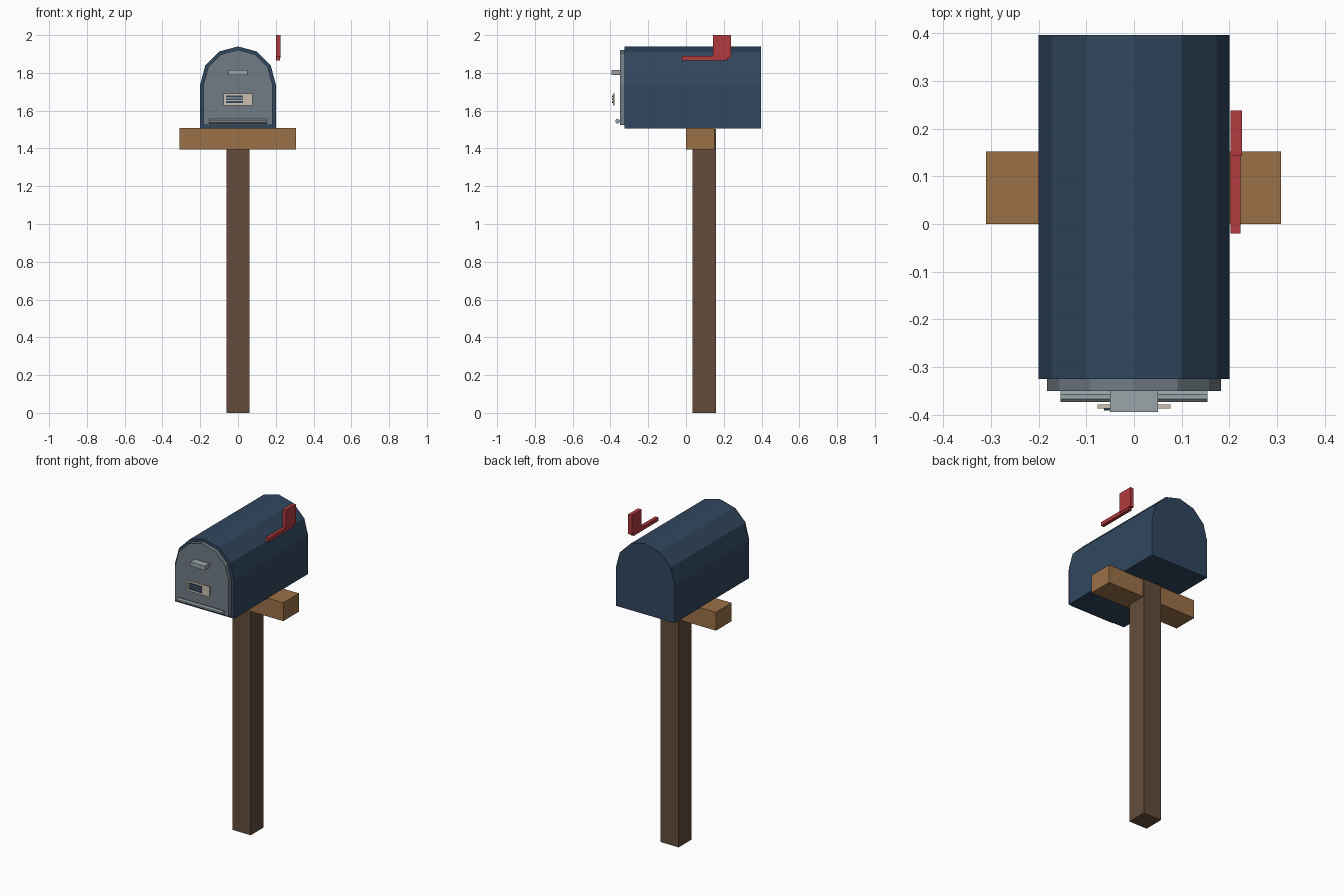
import bpy
import bmesh
from math import cos, sin, pi, radians
from mathutils import Matrix

cube = bpy.data.objects.get("Cube")
if cube:
    bpy.data.objects.remove(cube, do_unlink=True)


def material(name, rgb):
    mat = bpy.data.materials.new(name)
    mat.use_nodes = True
    color = (*rgb, 1)
    mat.diffuse_color = color
    bsdf = mat.node_tree.nodes["Principled BSDF"]
    bsdf.inputs["Base Color"].default_value = color
    bsdf.inputs["Roughness"].default_value = 0.7
    return mat


navy = material("navy paint", (0.03, 0.062, 0.112))
steel = material("grey steel", (0.16, 0.2, 0.23))
bright = material("light steel", (0.32, 0.38, 0.4))
dark_wood = material("dark wood", (0.125, 0.073, 0.045))
light_wood = material("light wood", (0.33, 0.165, 0.064))
red = material("red paint", (0.45, 0.043, 0.048))
cream = material("cream plate", (0.6, 0.53, 0.42))


def finish(name, bm, mat):
    bmesh.ops.recalc_face_normals(bm, faces=bm.faces)
    mesh = bpy.data.meshes.new(name)
    bm.to_mesh(mesh)
    bm.free()
    mesh.materials.append(mat)
    obj = bpy.data.objects.new(name, mesh)
    bpy.context.collection.objects.link(obj)
    return obj


def box(name, x, y, z, mat):
    """Box from (min, max) ranges on each axis."""
    bm = bmesh.new()
    bmesh.ops.create_cube(bm, size=1)
    ranges = (x, y, z)
    for v in bm.verts:
        v.co = [(lo + hi) / 2 + c * (hi - lo) for c, (lo, hi) in zip(v.co, ranges)]
    return finish(name, bm, mat)


def arch(name, radius, bottom, y, mat, spring=1.74, steps=6):
    """Half-round profile on straight sides, extruded along y."""
    outline = [(radius, bottom)]
    for i in range(steps + 1):
        a = pi * i / steps
        outline.append((radius * cos(a), spring + radius * sin(a)))
    outline.append((-radius, bottom))
    bm = bmesh.new()
    face = bm.faces.new([bm.verts.new((px, y[0], pz)) for px, pz in outline])
    out = bmesh.ops.extrude_face_region(bm, geom=[face])
    for v in out["geom"]:
        if isinstance(v, bmesh.types.BMVert):
            v.co.y = y[1]
    return finish(name, bm, mat)


# Wooden support
box("post", (-0.062, 0.062), (0.035, 0.16), (0, 1.504), dark_wood)
box("cross_arm", (-0.31, 0.308), (0, 0.152), (1.395, 1.508), light_wood)

# Box shell and door
arch("box_body", 0.2, 1.505, (-0.325, 0.396), navy)
arch("door", 0.182, 1.523, (-0.35, -0.325), steel)
box("door_handle", (-0.05, 0.05), (-0.394, -0.35), (1.788, 1.814), bright)

# Hinge rod along the bottom of the door
bm = bmesh.new()
bmesh.ops.create_cone(bm, cap_ends=True, segments=8, radius1=0.0125, radius2=0.0125,
                      depth=0.308,
                      matrix=Matrix.Translation((0, -0.362, 1.544))
                      @ Matrix.Rotation(radians(90), 4, "Y")
                      @ Matrix.Rotation(radians(22.5), 4, "Z"))
finish("hinge_rod", bm, bright)

# Plate with three plain stripes
box("front_plate", (-0.077, 0.077), (-0.387, -0.378), (1.628, 1.692), cream)
for i in range(3):
    z = 1.645 + i * 0.0155
    box(f"plate_stripe_{i + 1}", (-0.063, 0.026), (-0.391, -0.386), (z - 0.005, z + 0.005), navy)

# Signal flag
box("flag_arm", (0.202, 0.223), (-0.02, 0.22), (1.866, 1.889), red)
box("flag", (0.202, 0.226), (0.143, 0.238), (1.879, 2.0), red)
